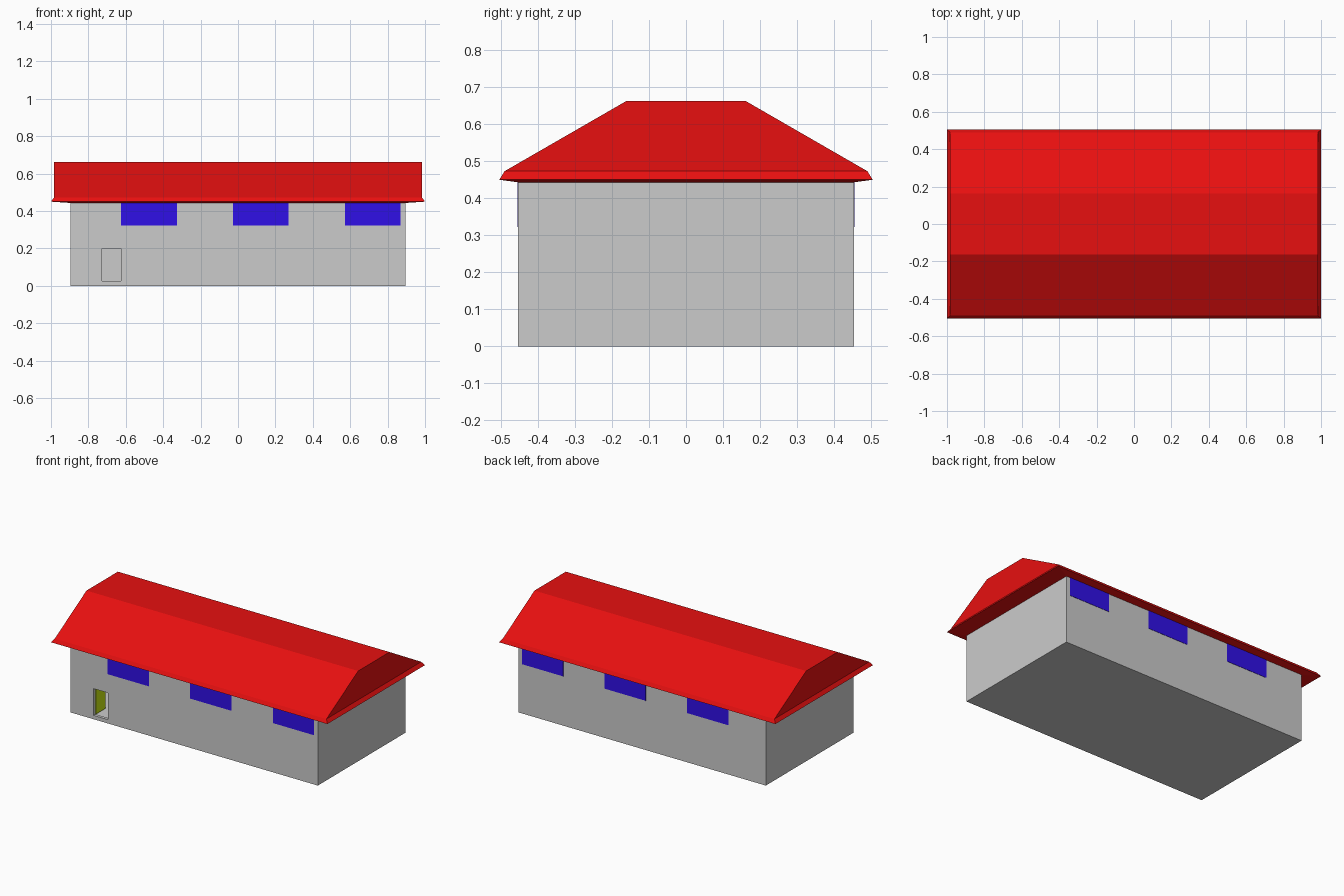
import bpy, bmesh

if "Cube" in bpy.data.objects:
    bpy.data.objects.remove(bpy.data.objects["Cube"])


def material(name, color):
    m = bpy.data.materials.new(name)
    m.diffuse_color = (*color, 1)
    m.use_nodes = True
    m.node_tree.nodes["Principled BSDF"].inputs["Base Color"].default_value = m.diffuse_color
    return m


def loft(name, rings, mat=None):
    """Closed solid through stacked rectangles (x0, x1, y0, y1, z)."""
    bm = bmesh.new()
    loops = [[bm.verts.new(p) for p in
              ((x0, y0, z), (x1, y0, z), (x1, y1, z), (x0, y1, z))]
             for x0, x1, y0, y1, z in rings]
    for a, b in zip(loops, loops[1:]):
        for i in range(4):
            j = (i + 1) % 4
            bm.faces.new((a[i], a[j], b[j], b[i]))
    bm.faces.new(loops[0][::-1])
    bm.faces.new(loops[-1])
    bmesh.ops.recalc_face_normals(bm, faces=bm.faces[:])
    mesh = bpy.data.meshes.new(name)
    bm.to_mesh(mesh)
    bm.free()
    ob = bpy.data.objects.new(name, mesh)
    bpy.context.collection.objects.link(ob)
    if mat:
        mesh.materials.append(mat)
    return ob


def box(name, x0, x1, y0, y1, z0, z1, mat=None):
    return loft(name, [(x0, x1, y0, y1, z0), (x0, x1, y0, y1, z1)], mat)


def cut(target, cutter):
    mod = target.modifiers.new(cutter.name, 'BOOLEAN')
    mod.operation = 'DIFFERENCE'
    mod.solver = 'EXACT'
    mod.object = cutter
    cutter.hide_render = True
    cutter.hide_set(True)


red = material("roof_red", (0.8, 0.005, 0.005))
blue = material("window_blue", (0.03, 0.005, 0.8))
lime = material("door_lime", (0.59, 0.8, 0.006))

HX, HY, WALL = 0.895, 0.453, 0.02

# Hollow walls with a doorway
walls = box("walls", -HX, HX, -HY, HY, 0, 0.445)
cut(walls, box("room_cutter", -HX + WALL, HX - WALL, -HY + WALL, HY - WALL, 0.02, 0.43))
cut(walls, box("doorway_cutter", -0.727, -0.625, -HY - 0.05, -HY + 0.05, 0.025, 0.2))

# Door standing open into the room
box("door", -0.735, -0.726, -HY + WALL, -HY + WALL + 0.1, 0.025, 0.2, lime)

# Roof: soffit, eave lip, slope start, flat ridge
loft("roof", [(-x, x, -y, y, z) for x, y, z in (
    (HX, HY, 0.443), (1.0, 0.504, 0.45), (0.983, 0.49, 0.473), (0.983, 0.162, 0.662))], red)

# Three windows on the front and three on the back
for side, s in (("front", -1), ("back", 1)):
    for i in range(3):
        x = -0.625 + 0.598 * i
        y0, y1 = sorted((s * (HY - 0.01), s * (HY + 0.002)))
        box(f"{side}_window_{i + 1}", x, x + 0.298, y0, y1, 0.323, 0.446, blue)
